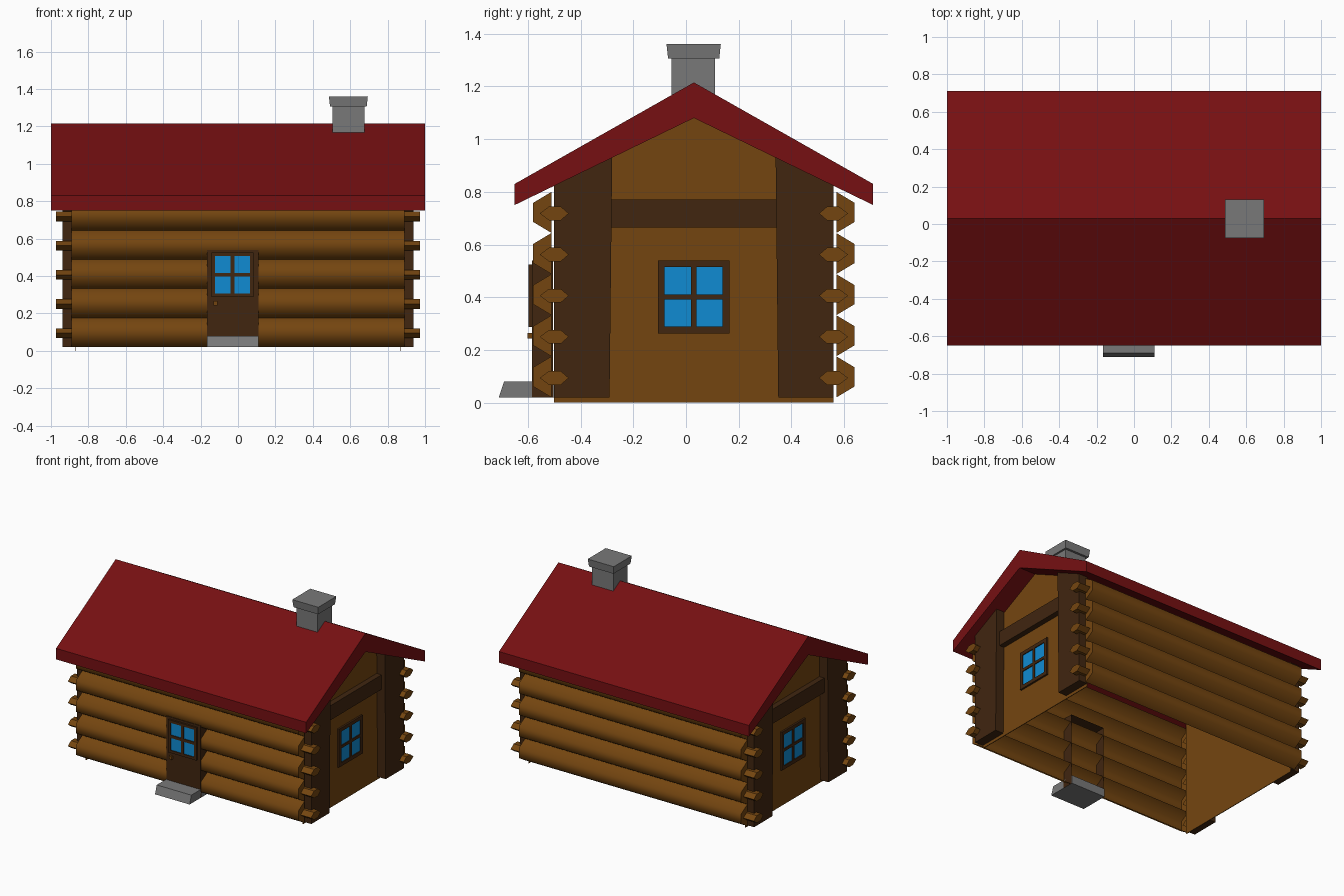
import bpy, bmesh, math

if "Cube" in bpy.data.objects:
    bpy.data.objects.remove(bpy.data.objects["Cube"])

YC = 0.03  # ridge line of the house in y


def material(name, rgb):
    m = bpy.data.materials.new(name)
    m.diffuse_color = (*rgb, 1)
    m.use_nodes = True
    m.node_tree.nodes["Principled BSDF"].inputs["Base Color"].default_value = m.diffuse_color
    return m


WOOD = material("log brown", (0.175, 0.060, 0.005))
DARK = material("dark brown", (0.052, 0.019, 0.005))
ROOF = material("roof red", (0.180, 0.005, 0.006))
BLUE = material("window blue", (0.005, 0.26, 0.65))
GREY = material("stone grey", (0.19, 0.19, 0.19))


def build(name, verts, faces, mat, fix=True):
    me = bpy.data.meshes.new(name)
    me.from_pydata(verts, [], faces)
    if fix:
        bm = bmesh.new()
        bm.from_mesh(me)
        bmesh.ops.recalc_face_normals(bm, faces=bm.faces)
        bm.to_mesh(me)
        bm.free()
    me.materials.append(mat)
    ob = bpy.data.objects.new(name, me)
    bpy.context.collection.objects.link(ob)
    return ob


def prism(name, pts, a, b, mat):
    """Extrude a (y, z) outline along x from a to b."""
    n = len(pts)
    verts = [(x, *p) for x in (a, b) for p in pts]
    faces = [tuple(range(n)), tuple(range(n, 2 * n))]
    faces += [(i, (i + 1) % n, n + (i + 1) % n, n + i) for i in range(n)]
    return build(name, verts, faces, mat)


def box(name, x, y, z, mat, grow=0.0):
    """Box from ranges; grow widens the top."""
    v = []
    for k, g in ((0, 0), (1, grow)):
        v += [(x[0] - g, y[0] - g, z[k]), (x[1] + g, y[0] - g, z[k]),
              (x[1] + g, y[1] + g, z[k]), (x[0] - g, y[1] + g, z[k])]
    f = [(0, 1, 2, 3), (4, 5, 6, 7)] + [(i, (i + 1) % 4, 4 + (i + 1) % 4, 4 + i) for i in range(4)]
    return build(name, v, f, mat)


def under(y):
    return 1.085 - 0.485 * abs(y - YC)


def window(name, place, u, z, border):
    """Framed four-pane window; place maps (u range, depth range) to x and y ranges."""
    bar = 0.01
    um, zm = (u[0] + u[1]) / 2, (z[0] + z[1]) / 2
    ui, zi = (u[0] + border, u[1] - border), (z[0] + border, z[1] - border)
    bars = [((u[0], ui[0]), z), ((ui[1], u[1]), z), (ui, (z[0], zi[0])), (ui, (zi[1], z[1])),
            ((um - bar, um + bar), zi), (ui, (zm - bar, zm + bar))]
    for bu, bz in bars:
        box(name + "_frame", *place(bu, (0.0, 0.015)), bz, DARK)
    box(name + "_glass", *place(ui, (0.001, 0.009)), zi, BLUE)


# Roof
prism("roof", [(-0.65, 0.75), (YC, 1.08), (0.71, 0.75), (0.71, 0.83), (YC, 1.215), (-0.65, 0.83)],
      -1, 1, ROOF)

# Chimney and cap
box("chimney", (0.505, 0.675), (-0.055, 0.11), (1.11, 1.307), GREY)
box("chimney_cap", (0.492, 0.688), (-0.068, 0.126), (1.305, 1.36), GREY, grow=0.006)

# Log walls: open sheets with a scalloped profile, front and back
PITCH, N, LX = 0.156, 5, 0.89
profile = [(0.475, 0.02)]
for i in range(N):
    zc = 0.098 + i * PITCH
    profile += [] if i == 0 else [(0.54, zc - PITCH / 2)]
    if i == 0:
        profile[0] = (0.54, 0.02)
    profile += [(0.61, zc - 0.036), (0.61, zc + 0.036)]
profile.append((0.54, 0.098 + (N - 0.5) * PITCH))

for s, side in ((-1, "front"), (1, "back")):
    n = len(profile)
    verts = [(x, YC + s * d, z) for x in (-LX, LX) for d, z in profile]
    faces = [(i, n + i, n + i + 1, i + 1) for i in range(n - 1)]
    for i in range(N):  # log end caps
        cap = [3 * i + k for k in range(4)]
        faces += [tuple(reversed(cap)), tuple(n + k for k in cap)]
    if s == 1:
        faces = [tuple(reversed(f)) for f in faces]
    wall = build(side + "_log_wall", verts, faces, WOOD, fix=False)
    bpy.ops.object.select_all(action='DESELECT')
    wall.select_set(True)
    bpy.context.view_layer.objects.active = wall
    bpy.ops.object.shade_smooth_by_angle(angle=math.radians(65))

    # Hexagonal log stubs and corner posts at both ends
    for e in (-1, 1):
        for i in range(N):
            zc = 0.094 + i * PITCH
            hexa = [(0.585, 0), (0.55, 0.026), (0.505, 0.026), (0.475, 0), (0.505, -0.026), (0.55, -0.026)]
            prism("log_stub", [(YC + s * d, zc + h) for d, h in hexa], e * 0.88, e * 0.973, WOOD)
        post = [(0.53, 0.02), (0.32, 0.02), (0.31, under(YC + 0.31)), (0.53, under(YC + 0.53))]
        prism("corner_post", [(YC + s * d, z) for d, z in post], e * 0.872, e * 0.937, DARK)

# Gable ends: single plank panel, cross beam, window
for e in (-1, 1):
    outline = [(-0.5, 0), (0.56, 0), (0.56, under(0.56)), (YC, under(YC)), (-0.5, under(-0.5))]
    prism("gable_wall", outline, e * 0.865, e * 0.87, WOOD)
    prism("gable_beam", [(-0.285, 0.665), (0.345, 0.665), (0.345, 0.77), (-0.285, 0.77)],
          e * 0.868, e * 0.91, DARK)

    def on_gable(u, d, e=e):
        return tuple(sorted(e * (0.868 + k) for k in d)), u
    window("gable_window", on_gable, (-0.107, 0.165), (0.263, 0.54), 0.026)

# Door: open-backed box, with its window and knob
x0, x1, y0, y1, z0, z1 = -0.165, 0.11, -0.584, -0.505, 0.02, 0.54
build("door", [(x, y, z) for y in (y0, y1) for x, z in ((x0, z0), (x1, z0), (x1, z1), (x0, z1))],
      [(0, 1, 2, 3)] + [(i, 4 + i, 4 + (i + 1) % 4, (i + 1) % 4) for i in range(4)], DARK, fix=False)


def on_door(u, d):
    return u, (-0.582 - d[1], -0.582 - d[0])


window("door_window", on_door, (-0.142, 0.084), (0.288, 0.525), 0.019)
box("door_knob", (-0.13, -0.11), (-0.601, -0.58), (0.243, 0.265), WOOD)

# Stone doorstep with a sloped front
prism("doorstep", [(-0.71, 0.02), (-0.5, 0.02), (-0.5, 0.08), (-0.69, 0.08)], -0.167, 0.11, GREY)
